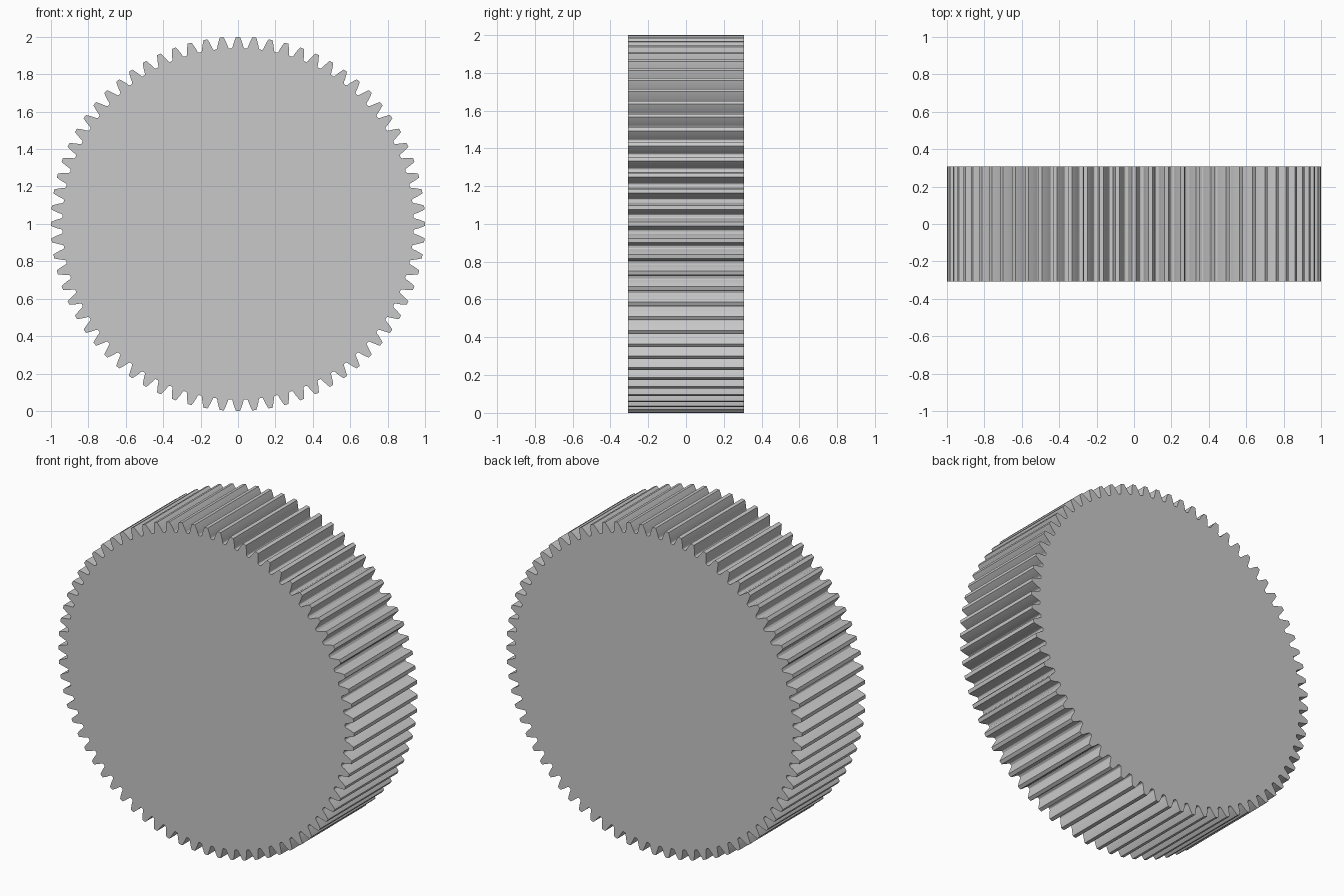
import bpy
import bmesh
from math import pi, sin, cos, tan, acos, radians

cube = bpy.data.objects.get("Cube")
if cube:
    bpy.data.objects.remove(cube, do_unlink=True)

TEETH = 72
MODULE = 2 / (TEETH + 2)
PITCH_R = MODULE * TEETH / 2
ROOT_R = PITCH_R - 1.25 * MODULE
PRESSURE = radians(20)
BASE_R = PITCH_R * cos(PRESSURE)
HALF_WIDTH = 0.308


def inv(a):
    return tan(a) - a


def half_angle(r):
    """Half the angular thickness of an involute tooth at radius r."""
    return pi / (2 * TEETH) + inv(PRESSURE) - inv(acos(BASE_R / r))


# One flank as (angle from tooth centre, radius), from root to tip
flank_start = ROOT_R + 0.3 * MODULE
flank = [(half_angle(ROOT_R) + 0.005, ROOT_R),
         (half_angle(ROOT_R) + 0.001, ROOT_R + 0.08 * MODULE)]
STEPS = 4
for i in range(STEPS + 1):
    r = flank_start + (1 - flank_start) * i / STEPS
    flank.append((half_angle(r), r))
tooth = [(-a, r) for a, r in flank] + [(a, r) for a, r in reversed(flank)]

# Repeat the tooth around the axis and extrude the outline
bm = bmesh.new()
outline = []
for n in range(TEETH):
    for a, r in tooth:
        t = a + 2 * pi * n / TEETH
        outline.append(bm.verts.new((r * cos(t), -HALF_WIDTH, 1 + r * sin(t))))
front = bm.faces.new(outline)
result = bmesh.ops.extrude_face_region(bm, geom=[front], use_keep_orig=True)
moved = [v for v in result["geom"] if isinstance(v, bmesh.types.BMVert)]
bmesh.ops.translate(bm, verts=moved, vec=(0, 2 * HALF_WIDTH, 0))
bmesh.ops.recalc_face_normals(bm, faces=bm.faces[:])

mesh = bpy.data.meshes.new("spur_gear")
bm.to_mesh(mesh)
bm.free()
gear = bpy.data.objects.new("spur_gear", mesh)
bpy.context.collection.objects.link(gear)

# Plain grey metal
grey = (0.58, 0.58, 0.58, 1)
mat = bpy.data.materials.new("grey")
mat.use_nodes = True
mat.diffuse_color = grey
mat.node_tree.nodes["Principled BSDF"].inputs["Base Color"].default_value = grey
mesh.materials.append(mat)
